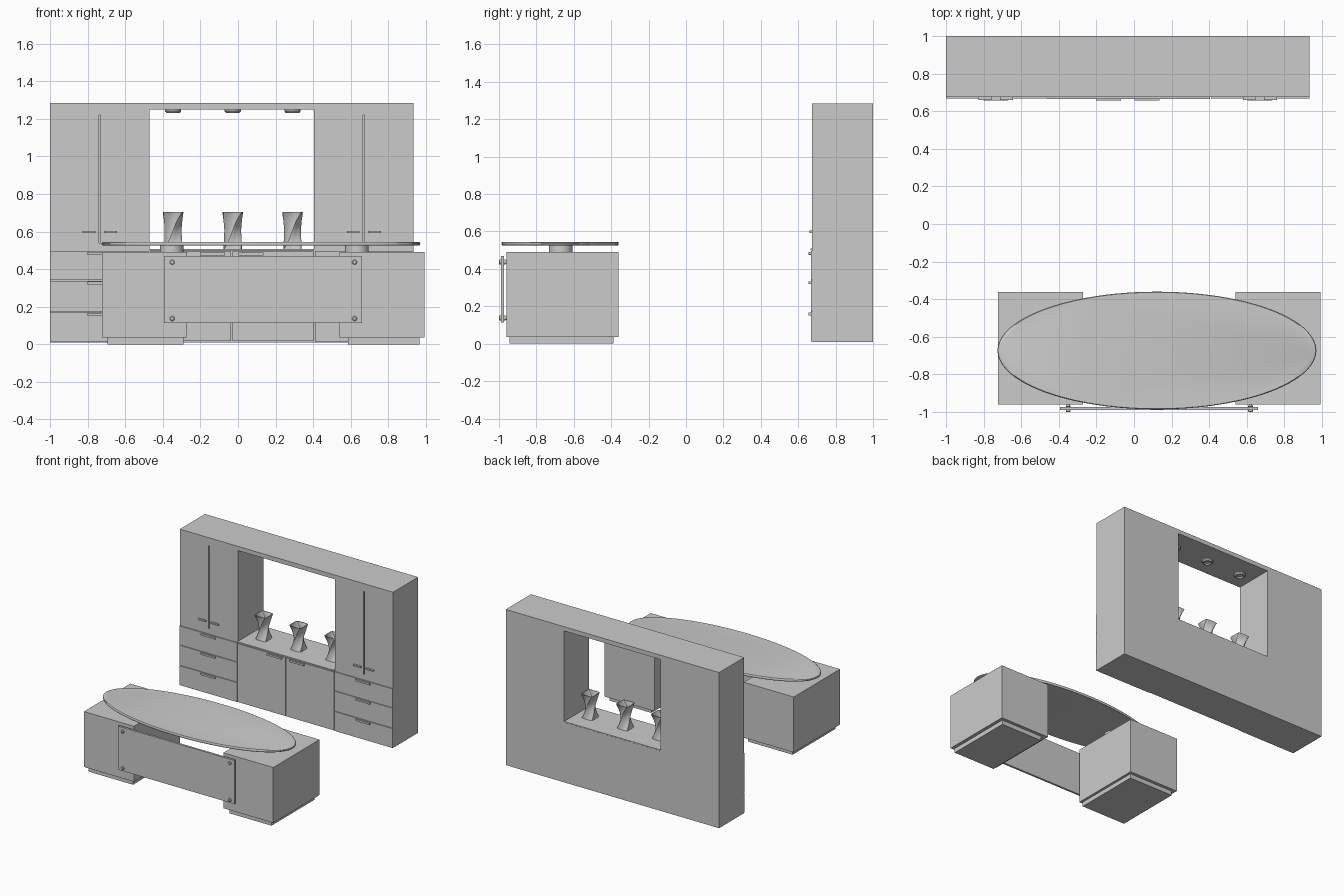
import bpy, bmesh, math

if "Cube" in bpy.data.objects:
    bpy.data.objects.remove(bpy.data.objects["Cube"])

def finish(name, bm, smooth=False):
    bmesh.ops.recalc_face_normals(bm, faces=bm.faces)
    me = bpy.data.meshes.new(name)
    bm.to_mesh(me)
    bm.free()
    ob = bpy.data.objects.new(name, me)
    bpy.context.collection.objects.link(ob)
    if smooth:
        bpy.ops.object.select_all(action='DESELECT')
        ob.select_set(True)
        bpy.context.view_layer.objects.active = ob
        bpy.ops.object.shade_smooth_by_angle(angle=math.radians(35))
    return ob

def box(name, x0, x1, y0, y1, z0, z1):
    bm = bmesh.new()
    bmesh.ops.create_cube(bm, size=1)
    for v in bm.verts:
        v.co.x = x1 if v.co.x > 0 else x0
        v.co.y = y1 if v.co.y > 0 else y0
        v.co.z = z1 if v.co.z > 0 else z0
    return finish(name, bm)

def stack(name, rings, smooth=True):
    """Skin a stack of equal-length point rings and cap both ends."""
    bm = bmesh.new()
    loops = [[bm.verts.new(p) for p in r] for r in rings]
    n = len(loops[0])
    for a, b in zip(loops, loops[1:]):
        for i in range(n):
            j = (i + 1) % n
            bm.faces.new((a[i], a[j], b[j], b[i]))
    bm.faces.new(loops[0])
    bm.faces.new(loops[-1])
    return finish(name, bm, smooth)

def lathe(name, profile, loc, axis='Z', squash=1.0, n=32):
    """Round part from (radius, height) pairs; squash flattens it in y."""
    rings = []
    for r, h in profile:
        ring = []
        for i in range(n):
            t = 2 * math.pi * i / n
            u, v = r * math.cos(t), r * squash * math.sin(t)
            d = (u, v, h) if axis == 'Z' else (u, h, v)
            ring.append([loc[k] + d[k] for k in range(3)])
        rings.append(ring)
    return stack(name, rings)

def cut(ob, *bounds):
    cutter = box("cutter", *bounds)
    cutter.hide_render = True
    m = ob.modifiers.new("cut", 'BOOLEAN')
    m.object, m.operation, m.solver = cutter, 'DIFFERENCE', 'EXACT'
    bpy.context.view_layer.objects.active = ob
    bpy.ops.object.modifier_apply(modifier="cut")
    bpy.data.objects.remove(cutter, do_unlink=True)

CX = -0.033                     # centre line of the wall unit
YF, YL, YH = 0.675, 0.667, 0.656  # body front, lower fronts, handle fronts

# Wall unit with see-through niche and grooves between the tall doors
body = box("wall_unit_body", -1.0, 0.933, YF, 1.0, 0.01, 1.285)
cut(body, -0.471, 0.405, 0.5, 1.2, 0.5, 1.25)
for s in (-1, 1):
    gx = CX + s * 0.702
    cut(body, gx - 0.004, gx + 0.004, 0.6, YF + 0.02, 0.54, 1.22)
box("niche_counter", -0.471, 0.405, YL - 0.002, 0.999, 0.498, 0.508)

# Drawers, lower doors and their handles, mirrored about the centre line
for s, side in ((-1, "left"), (1, "right")):
    def mbox(name, a, b, *rest):
        xs = sorted((CX + s * a, CX + s * b))
        return box(side + name, xs[0], xs[1], *rest)
    for i, (z0, z1) in enumerate(((0.012, 0.171), (0.175, 0.338), (0.342, 0.496))):
        mbox(f"_drawer_{i + 1}", 0.442, 0.966, YL, YF + 0.002, z0, z1)
        mbox(f"_drawer_handle_{i + 1}", 0.637, 0.767, YH, YL + 0.002, z1 - 0.02, z1 - 0.005)
    mbox("_lower_door", 0.004, 0.434, YL, YF + 0.002, 0.018, 0.493)
    mbox("_lower_door_handle", 0.036, 0.168, YH, YL + 0.002, 0.473, 0.488)
    mbox("_tall_door_handle_inner", 0.612, 0.68, 0.66, YF + 0.002, 0.593, 0.604)
    mbox("_tall_door_handle_outer", 0.725, 0.793, 0.66, YF + 0.002, 0.593, 0.604)

# Vases: twisted rounded squares with a hollow top; spotlights above them
def vase_ring(x, y, z, half, twist, n=32):
    ring = []
    for i in range(n):
        t = 2 * math.pi * i / n
        c, q = math.cos(t), math.sin(t)
        r = half / (abs(c) ** 7 + abs(q) ** 7) ** (1 / 7)
        ring.append((x + r * math.cos(t + twist), y + r * math.sin(t + twist), z))
    return ring

for k, x in enumerate((-0.345, -0.028, 0.29)):
    y = 0.825
    def half(t):
        return 0.035 + (0.02 if t > 0.5 else 0.014) * abs(2 * t - 1) ** 1.7
    steps = [i / 16 for i in range(17)]
    rings = [vase_ring(x, y, 0.508 + 0.197 * t, half(t), t * math.pi / 2) for t in steps]
    rings += [vase_ring(x, y, 0.508 + 0.197 * t, half(t) - 0.006, t * math.pi / 2)
              for t in reversed(steps[2:])]
    stack(f"vase_{k + 1}", rings)
    lathe(f"spotlight_{k + 1}", [(0.043, 1.251), (0.043, 1.24), (0.036, 1.231),
                                 (0.028, 1.231), (0.026, 1.242)], (x, y, 0))

# Desk pedestals with recessed plinths and round top supports
for side, x0, x1, p0, p1, sx in (("left", -0.723, -0.27, -0.695, -0.29, -0.353),
                                 ("right", 0.541, 0.992, 0.585, 0.965, 0.632)):
    box(side + "_desk_block", x0, x1, -0.961, -0.362, 0.036, 0.49)
    box(side + "_desk_plinth", p0, p1, -0.945, -0.388, 0.0, 0.036)
    lathe(side + "_top_support", [(0.063, 0.488), (0.063, 0.528)], (sx, -0.67, 0))

# Oval desk top with a rounded edge
a = 0.848
lathe("oval_desk_top", [(a - 0.009, 0.525), (a - 0.003, 0.528), (a, 0.535),
                        (a - 0.003, 0.542), (a - 0.009, 0.545)],
      (0.122, -0.673, 0), squash=0.369, n=96)

# Front panel held by four bolts
box("modesty_panel", -0.393, 0.66, -0.99, -0.973, 0.113, 0.47)
for i, x in enumerate((-0.35, 0.62)):
    for j, z in enumerate((0.137, 0.437)):
        lathe(f"panel_bolt_{i}{j}", [(0.009, -1.0), (0.013, -0.997), (0.013, -0.99), (0.01, -0.989),
                                     (0.01, -0.973), (0.013, -0.972), (0.013, -0.966),
                                     (0.009, -0.965), (0.009, -0.96)], (x, 0, z), axis='Y', n=20)
